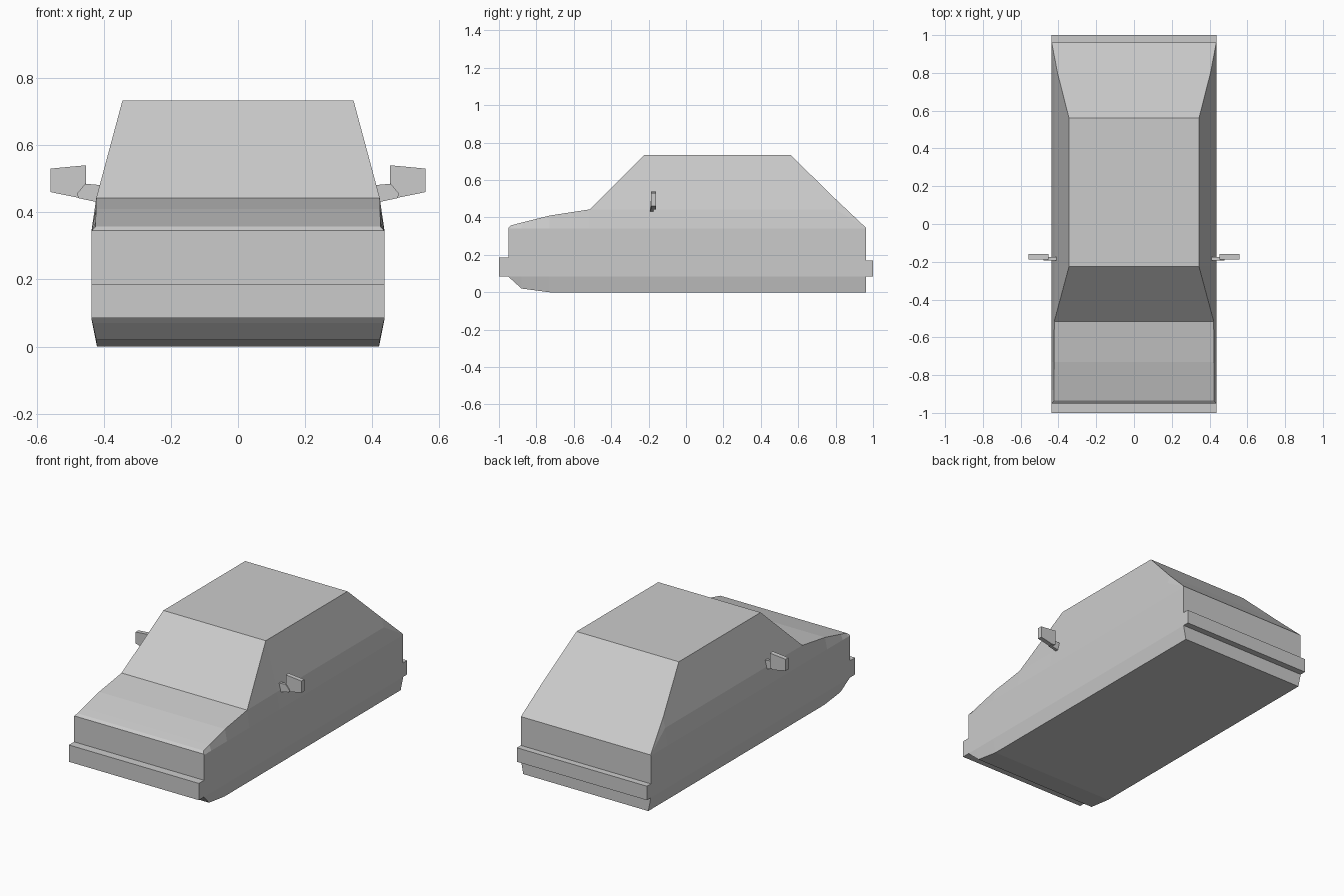
import bpy, bmesh

if "Cube" in bpy.data.objects:
    bpy.data.objects.remove(bpy.data.objects["Cube"])


def finish(name, bm):
    bmesh.ops.remove_doubles(bm, verts=bm.verts, dist=0.0005)
    bmesh.ops.recalc_face_normals(bm, faces=bm.faces)
    mesh = bpy.data.meshes.new(name)
    bm.to_mesh(mesh)
    bm.free()
    obj = bpy.data.objects.new(name, mesh)
    bpy.context.collection.objects.link(obj)
    return obj


def loft(name, rings):
    bm = bmesh.new()
    loops = [[bm.verts.new(p) for p in ring] for ring in rings]
    n = len(loops[0])
    for a, b in zip(loops, loops[1:]):
        for i in range(n):
            j = (i + 1) % n
            bm.faces.new((a[i], a[j], b[j], b[i]))
    bm.faces.new(loops[0])
    bm.faces.new(loops[-1])
    return finish(name, bm)


def box(name, x, y, z):
    return loft(name, [[(x[0], v, z[0]), (x[1], v, z[0]),
                        (x[1], v, z[1]), (x[0], v, z[1])] for v in y])


def plate(name, outline, y0, y1):
    return loft(name, [[(x, y, z) for x, z in outline] for y in (y0, y1)])


# Body stations: y, (sill width, height), (belt width, height), (top width, height)
stations = [
    (-0.95, (0.437, 0.085), (0.435, 0.345), (0.435, 0.345)),
    (-0.935, (0.433, 0.07), (0.424, 0.358), (0.424, 0.358)),
    (-0.88, (0.422, 0.02), (0.424, 0.372), (0.424, 0.372)),
    (-0.73, (0.42, 0.0), (0.423, 0.41), (0.423, 0.41)),
    (-0.515, (0.42, 0.0), (0.422, 0.443), (0.422, 0.443)),
    (-0.225, (0.42, 0.0), (0.42, 0.443), (0.344, 0.733)),
    (0.56, (0.42, 0.0), (0.42, 0.443), (0.344, 0.733)),
    (0.80, (0.42, 0.0), (0.42, 0.443), (0.405, 0.498)),
    (0.962, (0.42, 0.0), (0.436, 0.345), (0.436, 0.345)),
]
rings = []
for y, sill, belt, top in stations:
    half = [sill, (0.437, 0.085), (0.437, 0.34), belt, top]
    rings.append([(w, y, z) for w, z in half] +
                 [(-w, y, z) for w, z in reversed(half)])
loft("car_body", rings)

# Bumpers
box("front_bumper", (-0.437, 0.437), (-1.0, -0.94), (0.085, 0.187))
box("rear_bumper", (-0.437, 0.437), (0.95, 1.0), (0.085, 0.17))

# Side mirrors: housing and stalk on each side
housing = [(0.452, 0.54), (0.558, 0.53), (0.558, 0.46), (0.475, 0.443), (0.452, 0.45)]
stalk = [(0.40, 0.48), (0.455, 0.485), (0.48, 0.455), (0.475, 0.442), (0.41, 0.428)]
for side, s in (("right", 1), ("left", -1)):
    plate(side + "_mirror_housing", [(s * x, z) for x, z in housing], -0.187, -0.16)
    plate(side + "_mirror_stalk", [(s * x, z) for x, z in stalk], -0.192, -0.174)
